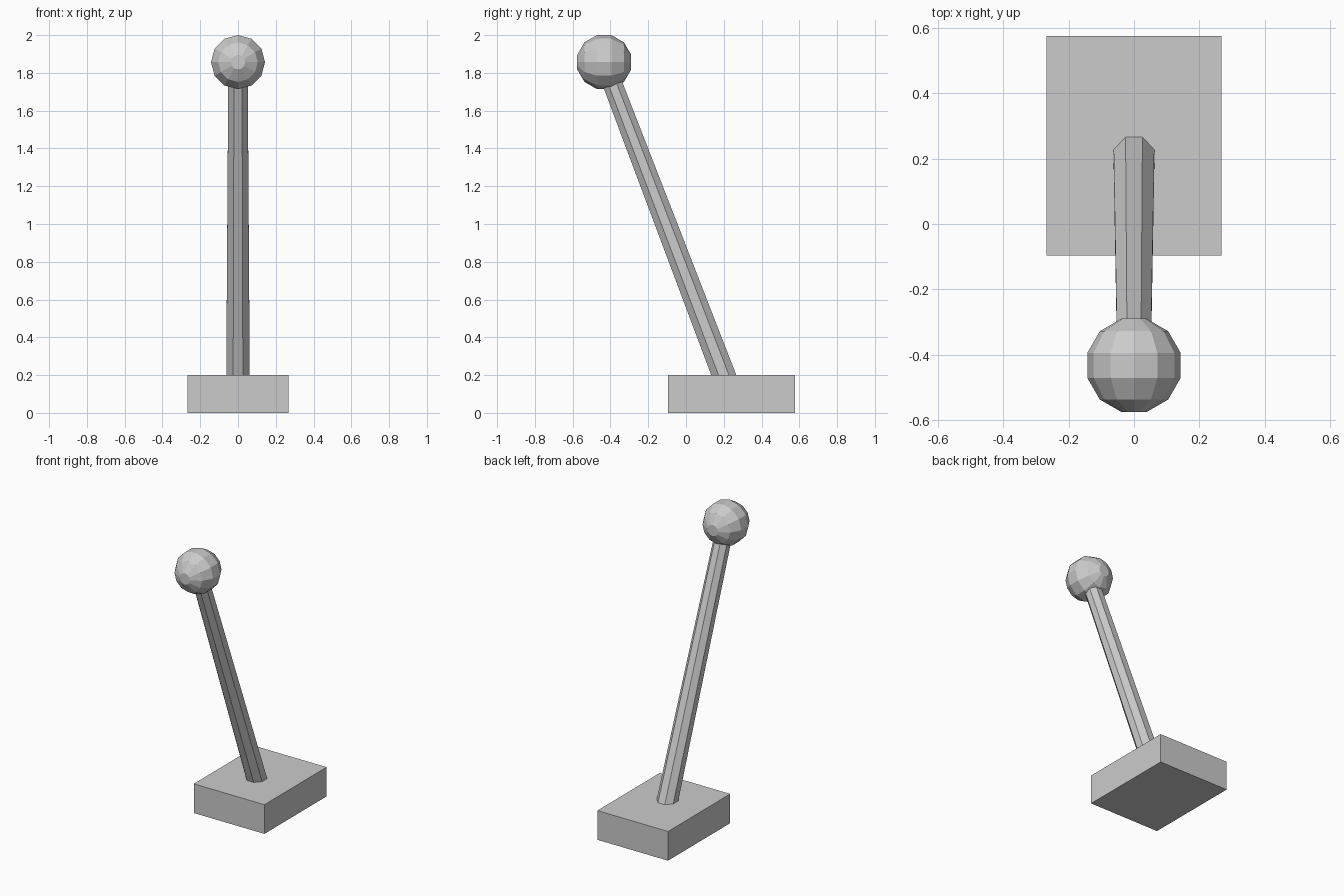
import bpy, bmesh, math
from mathutils import Matrix, Vector

if "Cube" in bpy.data.objects:
    bpy.data.objects.remove(bpy.data.objects["Cube"])

grey = bpy.data.materials.new("light_grey")
grey.diffuse_color = (0.6, 0.6, 0.6, 1)
grey.use_nodes = True
grey.node_tree.nodes["Principled BSDF"].inputs["Base Color"].default_value = grey.diffuse_color


def add_object(name, bm, matrix):
    bmesh.ops.transform(bm, matrix=matrix, verts=bm.verts)
    bmesh.ops.recalc_face_normals(bm, faces=bm.faces)
    mesh = bpy.data.meshes.new(name)
    bm.to_mesh(mesh)
    bm.free()
    mesh.materials.append(grey)
    bpy.context.collection.objects.link(bpy.data.objects.new(name, mesh))


def lathe(rings, sides, offset=0.0):
    """Capped solid from (radius, height) rings along z."""
    bm = bmesh.new()
    loops = []
    for r, h in rings:
        angles = [offset + math.tau * i / sides for i in range(sides)]
        loops.append([bm.verts.new((r * math.cos(a), r * math.sin(a), h)) for a in angles])
    for low, high in zip(loops, loops[1:]):
        for i in range(sides):
            j = (i + 1) % sides
            bm.faces.new((low[i], low[j], high[j], high[i]))
    bm.faces.new(loops[0][::-1])
    bm.faces.new(loops[-1])
    return bm


# Base block
bm = bmesh.new()
bmesh.ops.create_cube(bm, size=1)
add_object("base", bm, Matrix.Translation((0, 0.24, 0.1)) @ Matrix.Diagonal((0.535, 0.673, 0.2, 1)))

# Leaning, tapered eight-sided shaft, from inside the base to the knob centre
foot, head = Vector((0, 0.238, 0.1)), Vector((0, -0.433, 1.857))
axis = head - foot
tilt = Matrix.Rotation(math.atan2(-axis.y, axis.z), 4, 'X')
add_object("shaft", lathe([(0.068, 0), (0.0553, axis.length)], 8, math.pi / 8),
           Matrix.Translation(foot) @ tilt)

# Faceted ball knob with flat end caps facing front and back
R = 0.148
profile = [(R * math.cos(math.radians(a)), R * math.sin(math.radians(a)))
           for a in range(-75, 76, 30)]
add_object("knob", lathe(profile, 12),
           Matrix.Translation(head) @ Matrix.Rotation(math.pi / 2, 4, 'X'))
